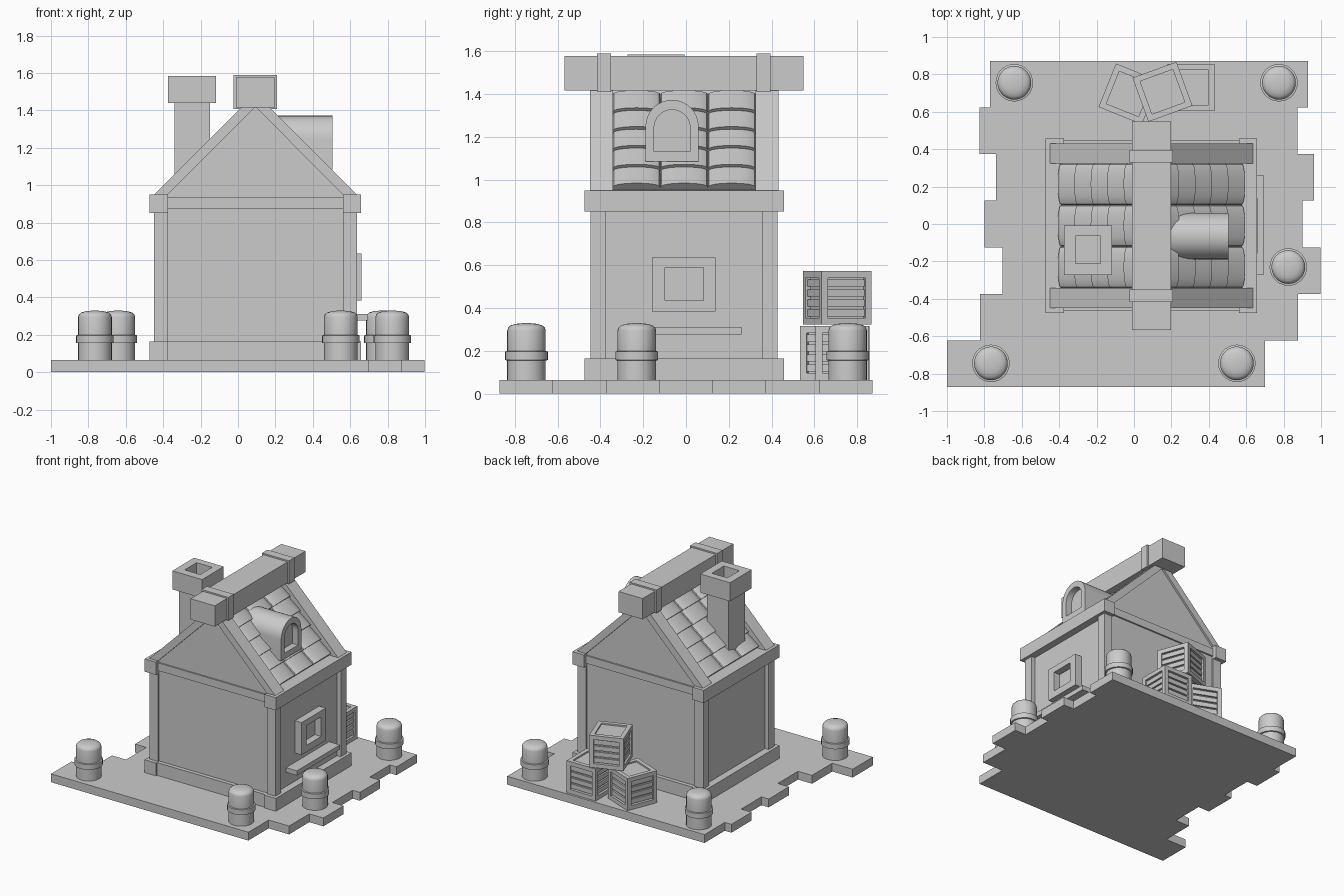
import bpy, bmesh
from math import pi, sin, cos, radians, sqrt
from mathutils import Matrix

if "Cube" in bpy.data.objects:
    bpy.data.objects.remove(bpy.data.objects["Cube"])

CX, CY = 0.093, -0.009          # house centre


def finish(name, bm, smooth=False):
    bmesh.ops.recalc_face_normals(bm, faces=bm.faces)
    me = bpy.data.meshes.new(name)
    bm.to_mesh(me)
    bm.free()
    ob = bpy.data.objects.new(name, me)
    bpy.context.collection.objects.link(ob)
    if smooth:
        bpy.ops.object.select_all(action='DESELECT')
        bpy.context.view_layer.objects.active = ob
        ob.select_set(True)
        bpy.ops.object.shade_smooth_by_angle(angle=radians(35))
    return ob


def add_box(bm, x0, x1, y0, y1, z0, z1):
    m = Matrix.Translation(((x0 + x1) / 2, (y0 + y1) / 2, (z0 + z1) / 2)) @ \
        Matrix.Diagonal((x1 - x0, y1 - y0, z1 - z0, 1))
    bmesh.ops.create_cube(bm, size=1, matrix=m)


def box(name, *b):
    bm = bmesh.new()
    add_box(bm, *b)
    return finish(name, bm)


def loft(name, rings, smooth=False):
    """Capped skin through rings of equal point count."""
    bm = bmesh.new()
    vs = [[bm.verts.new(p) for p in r] for r in rings]
    for a, b in zip(vs, vs[1:]):
        for i in range(len(a)):
            j = (i + 1) % len(a)
            bm.faces.new((a[i], a[j], b[j], b[i]))
    bm.faces.new(vs[0])
    bm.faces.new(vs[-1])
    return finish(name, bm, smooth)


def along_y(pts, y):
    return [(CX + x, y, z) for x, z in pts]


def along_x(pts, x):
    return [(x, y, z) for y, z in pts]


def along_z(pts, z):
    return [(x, y, z) for x, y in pts]


def rect(a0, a1, b0, b1):
    return [(a0, b0), (a1, b0), (a1, b1), (a0, b1)]


# plank floor
for i, x in enumerate((-0.15, 0.026, 0.147, 0.05, 0.113, 0.023, 0.08)):
    y = -0.872 + i * 0.2491
    box(f"floor_plank_{i}", x - 0.85, x + 0.85, y, y + 0.2491, 0, 0.065)

# walls and roof deck in one pentagonal body
body = [(-0.51, 0.07), (0.51, 0.07), (0.51, 0.94), (0.468, 0.951), (0, 1.419),
        (-0.468, 0.951), (-0.51, 0.94)]
loft("house_body", [along_y(body, CY - 0.425), along_y(body, CY + 0.425)])

# timber frame: side beams, corner posts, rafters, end beams
for s, side in ((-1, "left"), (1, "right")):
    xs = sorted((CX + s * 0.468, CX + s * 0.565))
    box(f"{side}_plinth", *xs, CY - 0.466, CY + 0.466, 0.065, 0.165)
    box(f"{side}_eave_beam", *xs, CY - 0.466, CY + 0.466, 0.851, 0.95)
    for t, end in ((-1, "front"), (1, "back")):
        px = sorted((CX + s * 0.468, CX + s * 0.542))
        py = sorted((CY + t * 0.367, CY + t * 0.437))
        box(f"{end}_{side}_post", *px, *py, 0.165, 0.851)
        raf = [(s * 0.468, 0.95), (s * 0.542, 0.95), (0, 1.492), (0, 1.419)]
        loft(f"{end}_{side}_rafter", [along_y(raf, CY + t * 0.333), along_y(raf, CY + t * 0.44)])
for t, end in ((-1, "front"), (1, "back")):
    py = sorted((CY + t * 0.36, CY + t * 0.455))
    box(f"{end}_plinth", CX - 0.468, CX + 0.468, *py, 0.065, 0.165)
    py = sorted((CY + t * 0.36, CY + t * 0.437))
    box(f"{end}_cross_beam", CX - 0.468, CX + 0.468, *py, 0.873, 0.933)

# ridge beam with two bands
box("ridge_beam", CX - 0.104, CX + 0.104, -0.567, 0.549, 1.415, 1.577)
for y in (-0.383, 0.362):
    box("ridge_band", CX - 0.116, CX + 0.116, y - 0.033, y + 0.033, 1.408, 1.588)

# rounded roof tiles, three columns of five on each slope
W, PITCH, R2 = 0.2225, 0.1245, sqrt(0.5)


def tile_ring(s, u, yc, lift):
    prof = [(-W / 2, -0.01)]
    prof += [(-W / 2 * cos(pi * k / 10), lift + 0.03 * sin(pi * k / 10) ** 0.8) for k in range(11)]
    prof += [(W / 2, -0.01)]
    return [(CX + s * (u + n) * R2, yc + y, 1.419 + (n - u) * R2) for y, n in prof]


for s in (-1, 1):
    for col in (-1, 0, 1):
        for row in range(5):
            u = 0.662 - row * PITCH
            yc = CY + col * W
            loft("roof_tile", [tile_ring(s, u - PITCH - 0.01, yc, -0.003),
                               tile_ring(s, u, yc, 0.016)], True)


# arched dormer with recessed opening
def arch(w, z0, zc):
    return [(-0.065 - w, z0), (-0.065 + w, z0)] + \
        [(-0.065 + w * cos(pi * k / 16), zc + w * sin(pi * k / 16)) for k in range(17)]


outer, inner = arch(0.124, 1.085, 1.248), arch(0.084, 1.13, 1.242)
loft("dormer", [along_x(outer, 0.15), along_x(outer, 0.504), along_x(inner, 0.504),
                along_x(inner, 0.455)], True)

# chimney with hollow cap
box("chimney_shaft", -0.339, -0.151, -0.241, -0.041, 0.98, 1.445)
cap, hole = rect(-0.374, -0.118, -0.273, -0.007), rect(-0.312, -0.178, -0.211, -0.064)
loft("chimney_cap", [along_z(cap, 1.44), along_z(cap, 1.585), along_z(hole, 1.585),
                     along_z(hole, 1.46)])

# side window and ledge
fr, op = rect(-0.159, 0.138, 0.383, 0.636), rect(-0.099, 0.081, 0.436, 0.589)
loft("window_frame", [along_x(fr, 0.58), along_x(fr, 0.66), along_x(op, 0.66), along_x(op, 0.606)])
box("window_ledge", 0.6, 0.696, -0.27, 0.26, 0.276, 0.312)

# barrels
PROFILE = [(0.09, 0.065), (0.09, 0.155), (0.1, 0.157), (0.1, 0.197), (0.09, 0.199), (0.09, 0.295),
           (0.086, 0.308), (0.074, 0.319), (0.05, 0.326), (0.02, 0.329)]
for x, y in ((-0.64, 0.755), (0.775, 0.755), (0.825, -0.23), (-0.765, -0.745), (0.55, -0.745)):
    loft("barrel", [[(x + r * cos(pi * k / 14), y + r * sin(pi * k / 14), z) for k in range(28)]
                    for r, z in PROFILE], True)


# crates: core, edge bars and side slats
def crate(x, y, z, size, angle):
    bm = bmesh.new()
    h, b = size / 2, 0.032
    c = h - 0.024
    add_box(bm, -c, c, -c, c, -c, c)
    for p in (-h, h - b):
        for q in (-h, h - b):
            add_box(bm, p, p + b, q, q + b, -h, h)
            add_box(bm, p, p + b, -h + b, h - b, q, q + b)
            add_box(bm, -h + b, h - b, p, p + b, q, q + b)
    e, i = h - b, h - 0.011
    step = 2 * e / 4
    for k in range(4):
        z0 = -e + k * step + 0.006
        add_box(bm, -i, i, -e, e, z0, z0 + step - 0.012)
        add_box(bm, -e, e, -i, i, z0, z0 + step - 0.012)
    add_box(bm, -e, e, -e, e, -i, i)
    ob = finish("crate", bm)
    ob.location = (x, y, z + h)
    ob.rotation_euler.z = radians(angle)


crate(-0.027, 0.695, 0.065, 0.25, -22)
crate(0.305, 0.73, 0.065, 0.25, 0)
crate(0.152, 0.707, 0.322, 0.25, 20)
